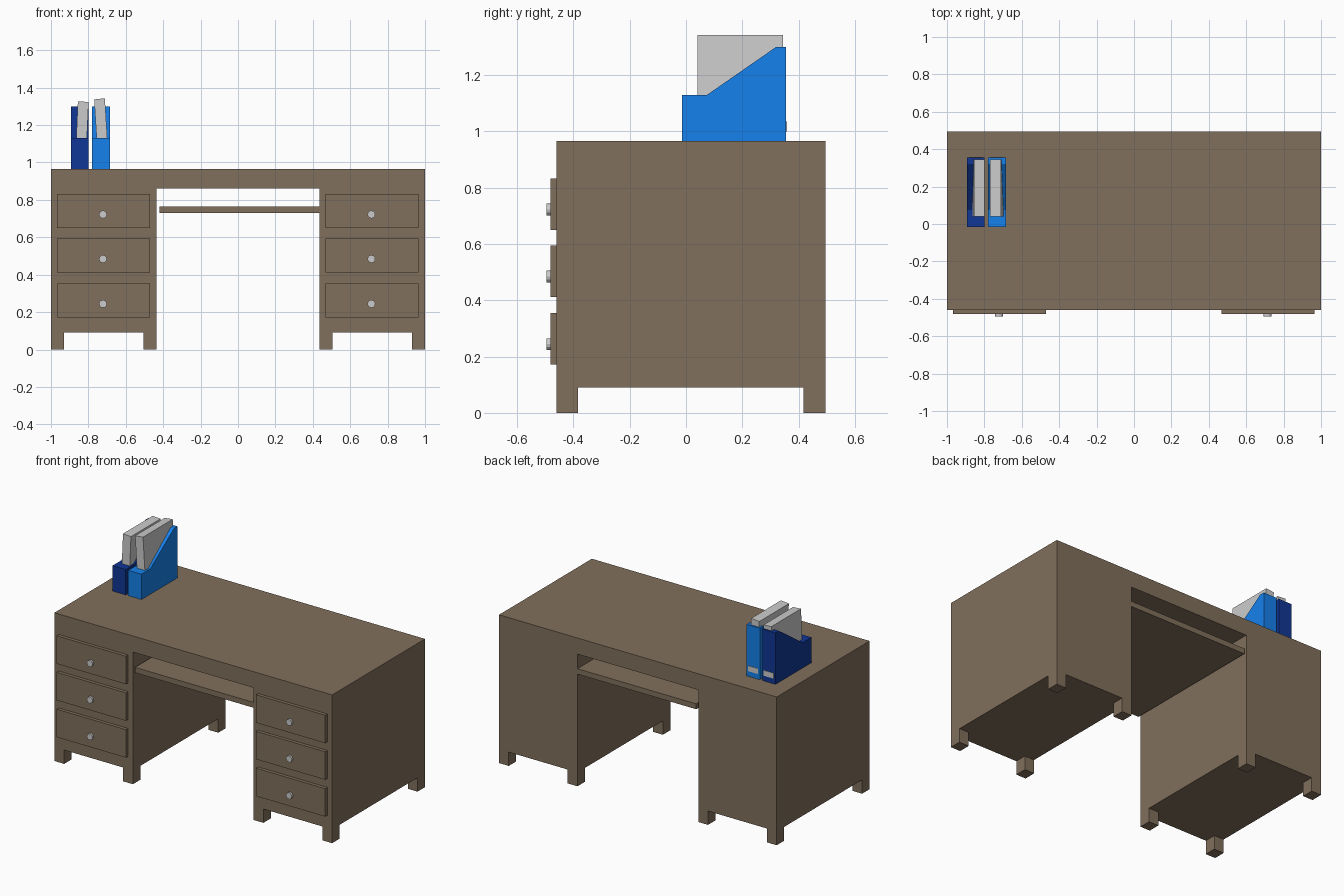
import bpy, bmesh, math

if "Cube" in bpy.data.objects:
    bpy.data.objects.remove(bpy.data.objects["Cube"])


def material(name, rgb):
    m = bpy.data.materials.new(name)
    m.diffuse_color = (*rgb, 1)
    m.use_nodes = True
    m.node_tree.nodes["Principled BSDF"].inputs["Base Color"].default_value = m.diffuse_color
    return m


BROWN = material("brown_wood", (0.22, 0.16, 0.107))
NAVY = material("navy", (0.005, 0.037, 0.30))
BLUE = material("blue", (0.008, 0.22, 0.84))


def finish(name, bm, mat=None):
    bmesh.ops.recalc_face_normals(bm, faces=bm.faces)
    me = bpy.data.meshes.new(name)
    bm.to_mesh(me)
    bm.free()
    ob = bpy.data.objects.new(name, me)
    bpy.context.collection.objects.link(ob)
    if mat:
        me.materials.append(mat)
    return ob


def prism(name, profile, direction, mat=None):
    """Extrude a closed 3D outline along a direction."""
    bm = bmesh.new()
    face = bm.faces.new([bm.verts.new(p) for p in profile])
    ext = bmesh.ops.extrude_face_region(bm, geom=[face])
    verts = [g for g in ext["geom"] if isinstance(g, bmesh.types.BMVert)]
    bmesh.ops.translate(bm, verts=verts, vec=direction)
    # keep the starting cap so the solid is closed
    if not face.is_valid or len(bm.faces) < len(profile) + 2:
        bm.faces.new([v for v in bm.verts if v not in verts])
    return finish(name, bm, mat)


def box(name, x0, x1, y0, y1, z0, z1, mat=None):
    outline = [(x0, y0, z0), (x1, y0, z0), (x1, y1, z0), (x0, y1, z0)]
    return prism(name, outline, (0, 0, z1 - z0), mat)


FRONT, BACK, TOP = -0.46, 0.495, 0.965
INNER, FOOT_H = 0.435, 0.09

# Desk body: one outline with the knee space cut out
outline = [(-1, FOOT_H), (-INNER, FOOT_H), (-INNER, 0.86), (INNER, 0.86),
           (INNER, FOOT_H), (1, FOOT_H), (1, TOP), (-1, TOP)]
prism("desk_body", [(x, FRONT, z) for x, z in outline], (0, BACK - FRONT, 0), BROWN)

# Keyboard tray, with a small gap on the left
box("keyboard_tray", -0.42, INNER, FRONT, BACK, 0.73, 0.765, BROWN)

# Feet at the corners of both pedestals
for px in (-1, 0.435):
    for x in (px, px + 0.495):
        for y in (FRONT, BACK - 0.077):
            box("foot", x, x + 0.07, y, y + 0.077, 0, FOOT_H, BROWN)

# Drawer fronts and knobs
for x in (-0.968, 0.467):
    for z in (0.172, 0.412, 0.65):
        box("drawer_front", x, x + 0.498, -0.482, FRONT, z, z + 0.182, BROWN)
        bpy.ops.mesh.primitive_cylinder_add(
            vertices=12, radius=0.021, depth=0.02,
            location=(x + 0.246, -0.485, z + 0.072), rotation=(math.pi / 2, 0, 0))
        bpy.context.object.name = "drawer_knob"

# Magazine files, each with a back label and a slightly leaning book
side = [(-0.015, TOP), (0.355, TOP), (0.355, 1.30), (0.32, 1.30), (0.075, 1.13), (-0.015, 1.13)]
for x, mat, xb, lean, z in ((-0.893, NAVY, -0.866, 0.010, 1.325),
                            (-0.78, BLUE, -0.754, -0.015, 1.34)):
    prism("magazine_file", [(x, y, h) for y, h in side], (0.095, 0, 0), mat)
    box("file_label", x + 0.012, x + 0.083, 0.35, 0.358, 1.0, 1.035)
    w = 0.057
    page = [(xb, 1.10), (xb + w, 1.10), (xb + w + lean, z - lean * 0.2),
            (xb + lean, z + lean * 0.2)]
    prism("book", [(px, 0.04, pz) for px, pz in page], (0, 0.305, 0))
